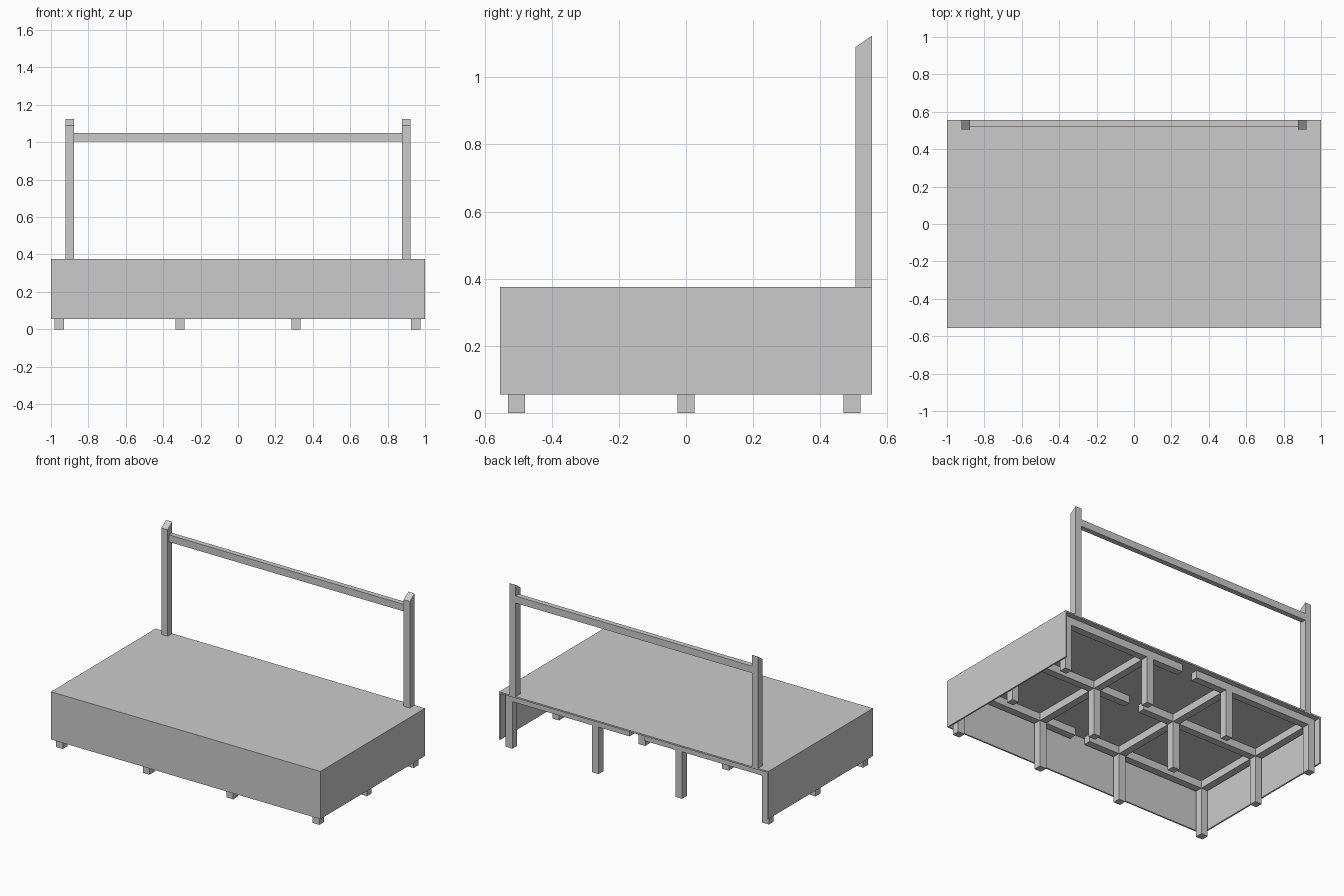
import bpy, bmesh

if "Cube" in bpy.data.objects:
    bpy.data.objects.remove(bpy.data.objects["Cube"])


def prism(name, pts, x0, x1):
    """Extrude a (y, z) outline from x0 to x1."""
    bm = bmesh.new()
    face = bm.faces.new([bm.verts.new((x0, y, z)) for y, z in pts])
    ext = bmesh.ops.extrude_face_region(bm, geom=[face])
    moved = [v for v in ext["geom"] if isinstance(v, bmesh.types.BMVert)]
    bmesh.ops.translate(bm, verts=moved, vec=(x1 - x0, 0, 0))
    bmesh.ops.recalc_face_normals(bm, faces=bm.faces)
    me = bpy.data.meshes.new(name)
    bm.to_mesh(me)
    bm.free()
    ob = bpy.data.objects.new(name, me)
    bpy.context.collection.objects.link(ob)
    return ob


def box(name, x0, x1, y0, y1, z0, z1):
    return prism(name, [(y0, z0), (y1, z0), (y1, z1), (y0, z1)], x0, x1)


W, D = 1.0, 0.555        # half width and half depth
BASE, TOP = 0.055, 0.375  # underside of panels, top of deck
T, H = 0.01, 0.025       # panel thickness, half timber width
UNDER = TOP - T

# Deck and panels (the back stays open)
box("deck", -W, W, -D, D, UNDER, TOP)
box("front_panel", -W, W, -D, -D + T, BASE, UNDER)
box("left_panel", -W, -W + T, -D + T, D, BASE, UNDER)
box("right_panel", W - T, W, -D + T, D, BASE, UNDER)

# Grid of legs
xs = (-0.955, -0.31, 0.31, 0.95)
ys = (-0.505, 0.0, 0.495)
for x in xs:
    for y in ys:
        box("leg", x - H, x + H, y - H, y + H, 0, UNDER)

# Cross beams between legs, front to back
for x in xs:
    for a, b in zip(ys, ys[1:]):
        box("cross_beam", x - H, x + H, a + H, b - H, UNDER - 0.05, UNDER)

# Long beams, interrupted in the middle bay
GAP = 0.055
for y in ys:
    for a, b in ((xs[0] + H, xs[1] - H), (xs[1] + H, -GAP),
                 (GAP, xs[2] - H), (xs[2] + H, xs[3] - H)):
        box("long_beam", a, b, y - H, y + H, UNDER - 0.05, UNDER)

# Back posts with slanted tops, and the rail between them
for x in (-0.9, 0.9):
    prism("back_post", [(0.505, TOP), (D, TOP), (D, 1.125), (0.505, 1.09)],
          x - H + 0.002, x + H - 0.002)
box("back_rail", -0.877, 0.877, 0.52, D, 1.003, 1.05)
